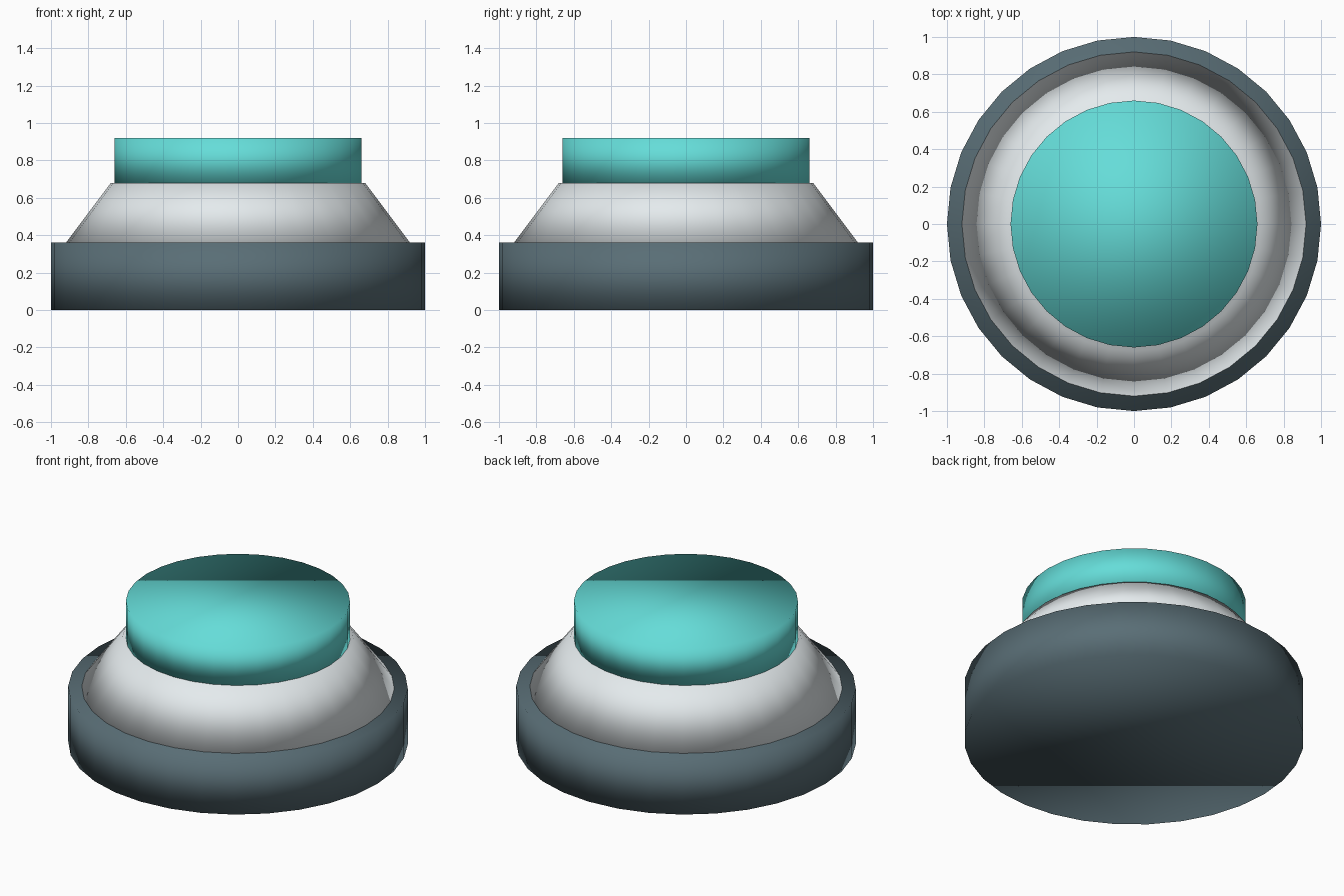
import bpy

if "Cube" in bpy.data.objects:
    bpy.data.objects.remove(bpy.data.objects["Cube"])

SIDES = 32


def material(name, rgb):
    mat = bpy.data.materials.new(name)
    mat.diffuse_color = (*rgb, 1.0)
    mat.use_nodes = True
    mat.node_tree.nodes["Principled BSDF"].inputs["Base Color"].default_value = mat.diffuse_color
    return mat


def drum(name, r_bottom, r_top, z_bottom, z_top, mat):
    """Closed round section between two heights, smooth shaded throughout."""
    bpy.ops.mesh.primitive_cone_add(
        vertices=SIDES, radius1=r_bottom, radius2=r_top,
        depth=z_top - z_bottom, location=(0, 0, (z_bottom + z_top) / 2))
    obj = bpy.context.object
    obj.name = name
    obj.data.materials.append(mat)
    bpy.ops.object.shade_smooth()
    return obj


slate = material("slate", (0.10, 0.155, 0.18))
white = material("white", (0.78, 0.83, 0.85))
teal = material("teal", (0.13, 0.72, 0.69))

# Dark base, tapered collar and push cap
drum("base", 1.0, 1.0, 0.0, 0.36, slate)
drum("collar", 0.92, 0.68, 0.36, 0.68, white)
drum("button_cap", 0.66, 0.66, 0.68, 0.92, teal)
